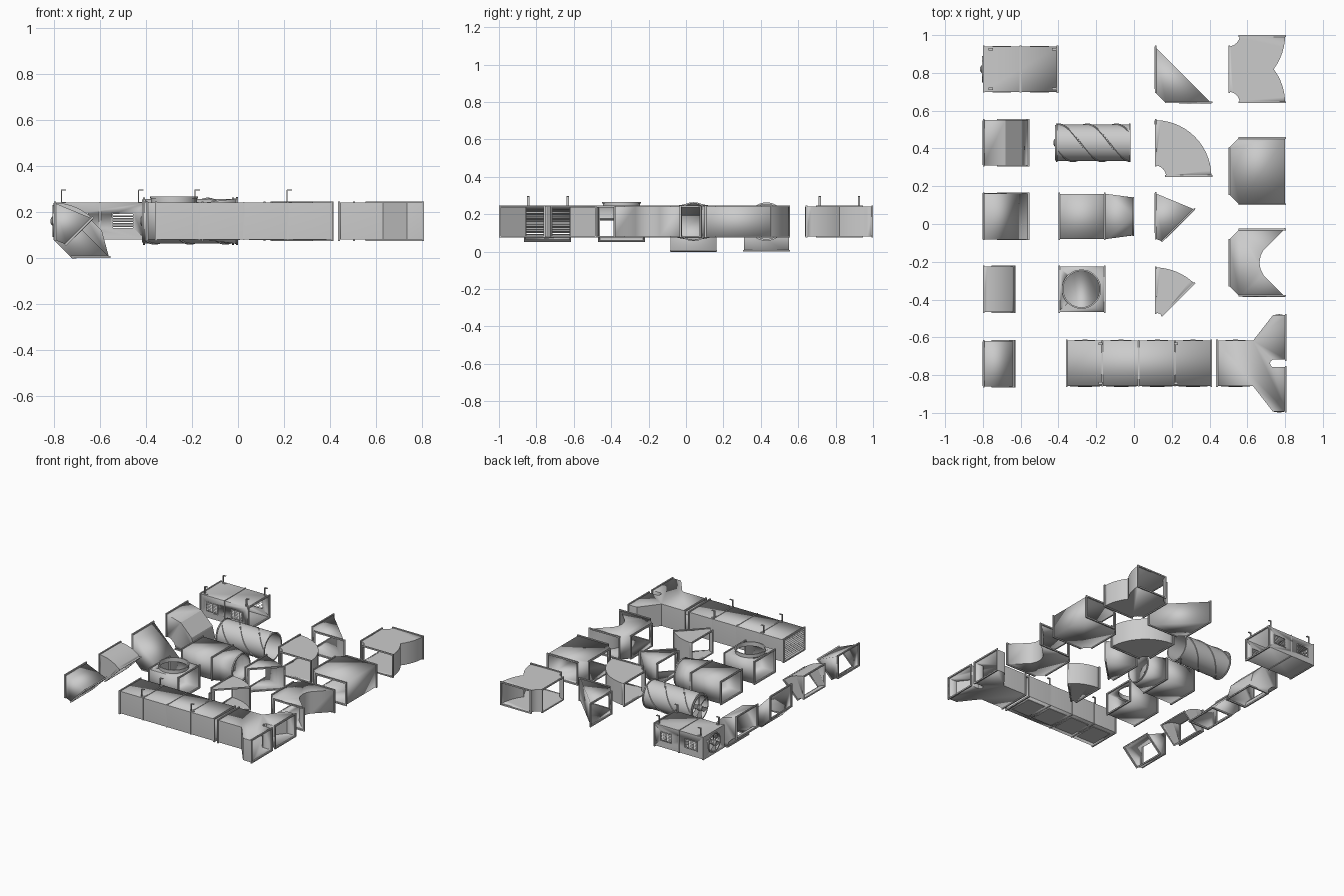
import bpy, bmesh, math
from mathutils import Matrix, Vector

if "Cube" in bpy.data.objects:
    bpy.data.objects.remove(bpy.data.objects["Cube"])

LO, HI = 0.08, 0.24


def finish(name, bm, solid=0.0):
    bmesh.ops.recalc_face_normals(bm, faces=bm.faces[:])
    me = bpy.data.meshes.new(name)
    bm.to_mesh(me)
    bm.free()
    ob = bpy.data.objects.new(name, me)
    bpy.context.collection.objects.link(ob)
    bpy.ops.object.select_all(action='DESELECT')
    ob.select_set(True)
    bpy.context.view_layer.objects.active = ob
    bpy.ops.object.shade_smooth_by_angle(angle=math.radians(25))
    if solid:
        m = ob.modifiers.new("sheet_thickness", 'SOLIDIFY')
        m.thickness, m.offset = solid, -1
    return ob


def box(bm, c, s, rot=None):
    m = Matrix.Translation(c) @ (rot or Matrix()) @ Matrix.Diagonal((*s, 1))
    bmesh.ops.create_cube(bm, size=1, matrix=m)


def lathe(bm, c, prof, axis='x', n=36, closed=True):
    rings = []
    for a, r in prof:
        ring = []
        for i in range(n):
            t = 2 * math.pi * i / n
            p = (a, r * math.cos(t), r * math.sin(t))
            p = p if axis == 'x' else (p[1], p[2], a)
            ring.append(bm.verts.new(Vector(c) + Vector(p)))
        rings.append(ring)
    for k in range(len(rings) if closed else len(rings) - 1):
        A, B = rings[k], rings[(k + 1) % len(rings)]
        for i in range(n):
            bm.faces.new((A[i], A[(i + 1) % n], B[(i + 1) % n], B[i]))
    if not closed:
        bm.faces.new(rings[0])
        bm.faces.new(rings[-1])


def frame(bm, a, b, n, lo, hi, conv, f=0.006, L=0.009):
    # rectangular flange around an opening
    a, b, n = Vector(a), Vector(b), Vector(n)
    t = (b - a).normalized()
    loops = []
    for e, d in ((f, 0), (f, -L), (-0.004, -L), (-0.004, 0)):
        p, q = a - t * e + n * d, b + t * e + n * d
        loops.append([bm.verts.new(conv(x.x, x.y, w)) for x, w in
                      ((p, lo - e), (q, lo - e), (q, hi + e), (p, hi + e))])
    for k in range(4):
        A, B = loops[k], loops[(k + 1) % 4]
        for i in range(4):
            bm.faces.new((A[i], A[(i + 1) % 4], B[(i + 1) % 4], B[i]))


def duct(name, pts, openings, lo=LO, hi=HI, vertical=False):
    # sheet-metal shell over a flat outline, left open on the listed edges
    conv = (lambda u, v, w: (u, w, v)) if vertical else (lambda u, v, w: (u, v, w))
    n = len(pts)
    area = sum(pts[i][0] * pts[(i + 1) % n][1] - pts[(i + 1) % n][0] * pts[i][1] for i in range(n))
    sg = 1 if area > 0 else -1
    bm, fl = bmesh.new(), bmesh.new()
    bot = [bm.verts.new(conv(u, v, lo)) for u, v in pts]
    top = [bm.verts.new(conv(u, v, hi)) for u, v in pts]
    bm.faces.new(bot)
    bm.faces.new(top)
    for i in range(n):
        j = (i + 1) % n
        if i in openings:
            d = (Vector(pts[j]) - Vector(pts[i])).normalized() * sg
            frame(fl, pts[i], pts[j], (d.y, -d.x), lo, hi, conv)
        else:
            bm.faces.new((bot[i], bot[j], top[j], top[i]))
    walls = finish(name, bm, 0.004)
    finish(name + "_flanges", fl)
    return walls


def arc(cx, cy, r, a0, a1, steps):
    return [(cx + r * math.cos(math.radians(a0 + (a1 - a0) * i / steps)),
             cy + r * math.sin(math.radians(a0 + (a1 - a0) * i / steps))) for i in range(steps + 1)]


def elbow(name, cx, cy, ri, ro, ang, steps, **kw):
    pts = arc(cx, cy, ro, 90, 90 - ang, steps) + arc(cx, cy, ri, 90 - ang, 90, steps)
    duct(name, pts, {steps, 2 * steps + 1}, **kw)


def tee(name, half, yc, op):
    mir = [(x, -y) for x, y in reversed(half) if abs(y) > 1e-4]
    pts = [(x, y + yc) for x, y in half + mir]
    n = len(pts)
    duct(name, pts, {op, n - 2 - op, n - 1})


def straight(name, x0, x1, yc, openings=(1, 3)):
    return duct(name, [(x0, yc - .12), (x1, yc - .12), (x1, yc + .12), (x0, yc + .12)], openings)


def panel(bm, x0, x1, y, s):
    # shallow cross-broken pyramid on a side wall
    c = [bm.verts.new(p) for p in ((x0, y, LO), (x1, y, LO), (x1, y, HI), (x0, y, HI))]
    tip = bm.verts.new(((x0 + x1) / 2, y + s * .006, (LO + HI) / 2))
    for i in range(4):
        bm.faces.new((c[i], c[(i + 1) % 4], tip))


def cut(ob, bm, name):
    c = finish(name, bm)
    c.hide_render = True
    c.hide_viewport = True
    m = ob.modifiers.new(name, 'BOOLEAN')
    m.operation, m.object, m.solver = 'DIFFERENCE', c, 'EXACT'


def hangers(name, xs, yc):
    bm = bmesh.new()
    for x in xs:
        for y in (yc - .105, yc + .105):
            box(bm, (x, y, .268), (.004, .013, .056))
            box(bm, (x + .010, y, .295), (.022, .013, .004))
            box(bm, (x + .010, y, .242), (.022, .013, .004))
    finish(name, bm)


def fan(name, c, r):
    bm = bmesh.new()
    lathe(bm, c, [(-.006, r), (.012, r), (.012, r - .008), (-.006, r - .008)])
    lathe(bm, c, [(-.014, .010), (-.008, .02), (.014, .022)], closed=False, n=20)
    for i in range(6):
        R = Matrix.Rotation(i * math.pi / 3, 4, 'X')
        mid = Vector(c) + R @ Vector((.004, 0, r / 2 + .006))
        box(bm, mid, (.003, .032, r - .02), R @ Matrix.Rotation(.5, 4, 'Z'))
    finish(name, bm)


# flat elbows: mitred and round, 90 and 45 degrees
elbow("flat_elbow_90_mitred", .11, .64, .06, .30, 90, 1)
elbow("flat_elbow_90_round", .11, .25, .06, .30, 90, 14)
elbow("flat_elbow_45_mitred", .11, -.136, .06, .30, 45, 1)
elbow("flat_elbow_45_round", .11, -.53, .06, .30, 45, 8)

# downward elbows
for nm, ang, st, yc in (("drop_elbow_90_segmented", 90, 3, .43), ("drop_elbow_90_mitred", 90, 1, .04),
                        ("drop_elbow_45_round", 45, 8, -.345), ("drop_elbow_45_mitred", 45, 1, -.74)):
    elbow(nm, -.80, 0, .08, .24, ang, st, lo=yc - .12, hi=yc + .12, vertical=True)

# tees
tee("round_tee", arc(.5, -.18, .06, 90, 0, 8) + arc(.5, -.18, .30, 0, 36.87, 6), .82, 8)
tee("square_tee", [(.5, -.12), (.56, -.18), (.80, -.18)], .28, 1)
tee("notched_tee", [(.5, -.12), (.56, -.18), (.80, -.18), (.685, -.065), (.67, -.035), (.664, 0)], -.205, 1)

# twin-outlet branch
BY = -.738
tee("twin_branch", [(.435, -.12), (.63, -.12), (.735, -.255), (.808, -.255), (.808, -.02),
                    (.735, -.02), (.724, -.012), (.72, 0)], BY, 3)
bm = bmesh.new()
for s in (-1, 1):
    panel(bm, .445, .63, BY + s * .12, s)
    panel(bm, .737, .80, BY + s * .255, s)
finish("twin_branch_panels", bm)

# long main duct with panels, seams and end louvre
straight("main_duct", -.36, .413, BY)
bm = bmesh.new()
xs = [-.355, -.165, .028, .22, .405]
for a, b in zip(xs, xs[1:]):
    for s in (-1, 1):
        panel(bm, a, b, BY + s * .12, s)
    box(bm, ((a + b) / 2, BY, LO - .001), (b - a - .04, .17, .004))
for x in xs[1:-1]:
    frame(bm, (x, BY - .12), (x, BY + .12), (1, 0), LO, HI, lambda u, v, w: (u, v, w), f=.003, L=.006)
finish("main_duct_panels", bm)
bm = bmesh.new()
for i in range(11):
    box(bm, (-.355, BY, .09 + .014 * i), (.014, .232, .002), Matrix.Rotation(-.7, 4, 'Y'))
finish("main_duct_louvre", bm)
hangers("main_duct_hangers", (-.187, .213), BY)

# hanging fan unit with side grilles
UY = .82
unit = straight("fan_unit", -.80, -.40, UY, (1,))
bm = bmesh.new()
for x in (-.70, -.50):
    box(bm, (x, UY, .16), (.09, .4, .06))
cut(unit, bm, "grille_cutter")
bm = bmesh.new()
lathe(bm, (-.80, UY, .16), [(-.02, .062), (.02, .062)], closed=False)
cut(unit, bm, "fan_hole_cutter")
bm = bmesh.new()
for x in (-.70, -.50):
    for s in (-1, 1):
        y = UY + s * .12
        for d in (-1, 1):
            box(bm, (x + d * .047, y, .16), (.006, .006, .072))
            box(bm, (x, y, .16 + d * .033), (.1, .006, .006))
        for i in range(5):
            box(bm, (x, y - s * .002, .138 + .011 * i), (.09, .009, .002), Matrix.Rotation(s * -.6, 4, 'X'))
for x in (-.791, -.596):
    frame(bm, (x, UY - .12), (x, UY + .12), (1, 0), LO, HI, lambda u, v, w: (u, v, w), f=.004)
finish("fan_unit_grilles", bm)
fan("fan_unit_fan", (-.80, UY, .16), .07)
hangers("fan_unit_hangers", (-.768, -.432), UY)

# spiral-seam round pipe with fan
PC = Vector((0, .43, .16))
bm = bmesh.new()
lathe(bm, PC, [(-.412, .097), (-.018, .097), (-.018, .093), (-.412, .093)])
for x in (-.412, -.026):
    lathe(bm, PC, [(x, .103), (x + .008, .103), (x + .008, .094), (x, .094)])
finish("spiral_pipe", bm)
bm = bmesh.new()
for k in range(3):
    prev = None
    for i in range(41):
        x = -.404 + .378 * i / 40
        t = 2 * math.pi * ((x + .40) / .46 - k / 3)
        ring = [bm.verts.new(PC + Vector((x + d, r * math.cos(t), r * math.sin(t))))
                for d, r in ((-.005, .096), (-.003, .102), (.003, .102), (.005, .096))]
        if prev:
            for j in range(4):
                bm.faces.new((prev[j], prev[(j + 1) % 4], ring[(j + 1) % 4], ring[j]))
        prev = ring
finish("spiral_pipe_seams", bm)
fan("spiral_pipe_fan", (-.412, .43, .16), .094)

# square-to-round reducer
straight("reducer_box", -.40, -.15, .04)
bm = bmesh.new()
N = 8
circ = [bm.verts.new((0, .04 + .1 * math.cos(math.pi * i / 2 / N), .16 + .1 * math.sin(math.pi * i / 2 / N)))
        for i in range(4 * N)]
cor = [bm.verts.new((-.15, .04 + sy * .12, .16 + sz * .08)) for sy, sz in ((1, 1), (-1, 1), (-1, -1), (1, -1))]
for q in range(4):
    for i in range(N):
        bm.faces.new((cor[q], circ[q * N + i], circ[(q * N + i + 1) % (4 * N)]))
    bm.faces.new((cor[q], circ[(q + 1) * N % (4 * N)], cor[(q + 1) % 4]))
finish("reducer_cone", bm, .004)
bm = bmesh.new()
lathe(bm, (0, .04, .16), [(-.008, .104), (0, .104), (0, .096), (-.008, .096)])
finish("reducer_rim", bm)

# box with round top collar
CB = (-.278, -.345, 0)
tap = straight("collar_box", -.40, -.15, -.345)
bm = bmesh.new()
lathe(bm, CB, [(.20, .097), (.28, .097)], axis='z', closed=False)
cut(tap, bm, "collar_cutter")
bm = bmesh.new()
lathe(bm, CB, [(.235, .100), (.258, .100), (.258, .104), (.266, .104), (.266, .096), (.235, .096)], axis='z')
finish("collar_ring", bm)
